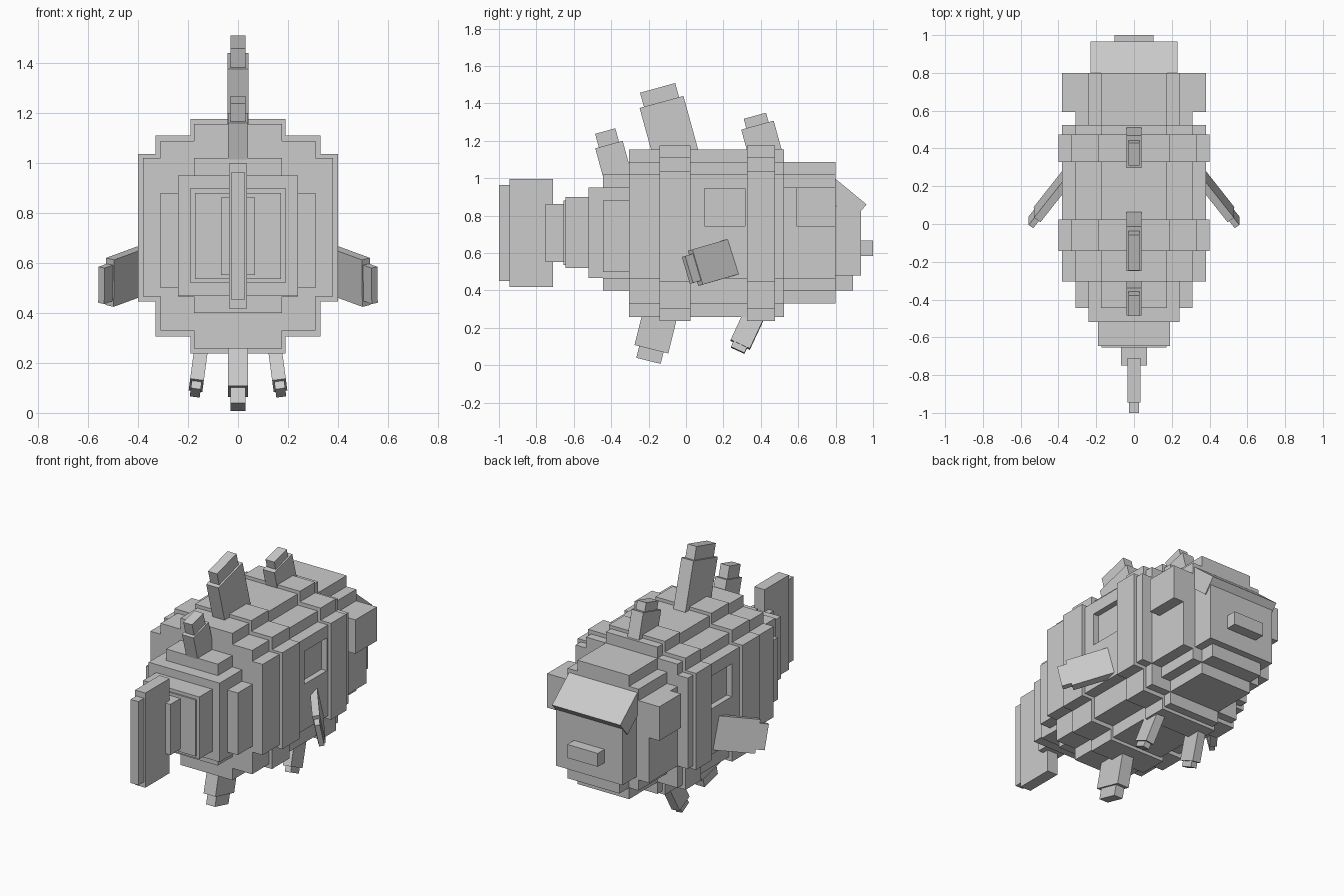
import bpy, bmesh
from mathutils import Vector, Matrix

if "Cube" in bpy.data.objects:
    bpy.data.objects.remove(bpy.data.objects["Cube"])

grey = bpy.data.materials.new("plain_grey")
grey.diffuse_color = (0.6, 0.6, 0.6, 1)
grey.use_nodes = True
grey.node_tree.nodes["Principled BSDF"].inputs["Base Color"].default_value = grey.diffuse_color


def finish(name, bm):
    bmesh.ops.recalc_face_normals(bm, faces=bm.faces)
    me = bpy.data.meshes.new(name)
    bm.to_mesh(me)
    bm.free()
    me.materials.append(grey)
    ob = bpy.data.objects.new(name, me)
    bpy.context.collection.objects.link(ob)
    return ob


def box(name, x, y, z):
    """Axis-aligned box from three (min, max) ranges."""
    bm = bmesh.new()
    bmesh.ops.create_cube(bm, size=1)
    for v in bm.verts:
        v.co = Vector([(r[0] + r[1]) / 2 + c * (r[1] - r[0]) for r, c in zip((x, y, z), v.co)])
    return finish(name, bm)


def slab(name, end, axis, wide, width, length, thick):
    """Turned box: 'end' is the centre of its outer end, 'axis' points outwards."""
    a = Vector(axis).normalized()
    w = Vector(wide)
    w = (w - a * w.dot(a)).normalized()
    t = a.cross(w)
    bm = bmesh.new()
    bmesh.ops.create_cube(bm, size=1)
    for v in bm.verts:
        v.co = Vector(end) + w * v.co.x * width + t * v.co.y * thick + a * (v.co.z - 0.5) * length
    return finish(name, bm)


def fin(name, end, axis, wide, width, length, thick, tip_width, tip_len, tip_thick):
    """Fin blade with a smaller tip block."""
    slab(name, end, axis, wide, width, length, thick)
    tip_end = Vector(end) + Vector(axis).normalized() * tip_len
    slab(name + "_tip", tip_end, axis, wide, tip_width, tip_len + 0.02, tip_thick)


def stepped(name, y0, y1, levels):
    """Stepped cross-section along y; levels run from narrow and tall to wide and low."""
    top, bottom = [], []
    prev = 0
    for hx, z0, z1 in levels:
        top += [(prev, z1), (hx, z1)]
        bottom += [(prev, z0), (hx, z0)]
        prev = hx
    right = top[1:] + bottom[:0:-1]
    outline = right + [(-x, z) for x, z in reversed(right)]
    bm = bmesh.new()
    face = bm.faces.new([bm.verts.new((x, y0, z)) for x, z in outline])
    new = bmesh.ops.extrude_face_region(bm, geom=[face])["geom"]
    bmesh.ops.translate(bm, vec=(0, y1 - y0, 0), verts=[g for g in new if isinstance(g, bmesh.types.BMVert)])
    return finish(name, bm)


# Body, bands, head and rear sections
body = stepped("body", -0.305, 0.525, [(0.175, 0.257, 1.155), (0.31, 0.33, 1.087), (0.38, 0.465, 1.02)])
for name, y0, y1 in (("rear_band", -0.143, 0.025), ("front_band", 0.327, 0.475)):
    stepped(name, y0, y1, [(0.19, 0.237, 1.175), (0.33, 0.305, 1.11), (0.4, 0.445, 1.035)])
stepped("head", 0.52, 0.8, [(0.175, 0.33, 1.087), (0.24, 0.4, 1.02), (0.31, 0.465, 0.95)])
stepped("rear_body", -0.445, -0.3, [(0.175, 0.4, 1.02), (0.24, 0.465, 0.95), (0.31, 0.5, 0.88)])

# Square recess on each side of the body
for s in (-1, 1):
    cutter = box("recess_cutter", sorted((s * 0.345, s * 0.45)), (0.1, 0.315), (0.745, 0.945))
    cutter.hide_render = True
    cutter.hide_set(True)
    mod = body.modifiers.new("recess", 'BOOLEAN')
    mod.operation = 'DIFFERENCE'
    mod.solver = 'EXACT'
    mod.object = cutter

# Tail root and tail fin
box("tail_root_large", (-0.24, 0.24), (-0.52, -0.44), (0.467, 0.95))
box("tail_root_middle", (-0.19, 0.19), (-0.645, -0.51), (0.52, 0.9))
box("tail_root_plate", (-0.172, 0.172), (-0.655, -0.6), (0.535, 0.88))
box("tail_stem", (-0.068, 0.068), (-0.75, -0.64), (0.552, 0.862))
box("tail_fin", (-0.035, 0.035), (-0.945, -0.71), (0.418, 0.997))
box("tail_fin_edge", (-0.026, 0.026), (-1.0, -0.94), (0.452, 0.963))

# Face, chin, mouth, sloping brow and eyes
box("face", (-0.225, 0.225), (0.79, 0.935), (0.48, 0.85))
box("chin", (-0.175, 0.175), (0.79, 0.893), (0.4, 0.49))
box("mouth", (-0.103, 0.103), (0.92, 1.0), (0.585, 0.667))
slab("brow", (0, 0.93, 0.818), (0, 0.77, -0.635), (1, 0, 0), 0.462, 0.222, 0.11)
for s, side in ((-1, "left"), (1, "right")):
    box(side + "_eye", sorted((s * 0.29, s * 0.38)), (0.592, 0.8), (0.742, 0.95))

# Back fins and the middle belly fin
Y = (0, 1, 0)
up = (0, -0.265, 0.964)
fin("rear_back_fin", (0, -0.412, 1.18), up, Y, 0.152, 0.23, 0.078, 0.112, 0.075, 0.06)
fin("tall_back_fin", (0, -0.131, 1.408), up, Y, 0.243, 0.33, 0.082, 0.195, 0.078, 0.06)
fin("front_back_fin", (0, 0.382, 1.284), up, Y, 0.18, 0.2, 0.078, 0.124, 0.052, 0.06)
fin("belly_fin", (0, -0.185, 0.086), (0, -0.24, -0.97), Y, 0.186, 0.25, 0.08, 0.134, 0.064, 0.06)

# Paired belly fins and side fins
for s, side in ((-1, "left"), (1, "right")):
    fin(side + "_belly_fin", (s * 0.167, 0.29, 0.11), (s * 0.12, -0.42, -0.9), Y,
        0.113, 0.23, 0.055, 0.08, 0.033, 0.04)
    fin(side + "_side_fin", (s * 0.513, 0.05, 0.522), (s * 0.6, -0.76, -0.22), (0, -0.3, 0.95),
        0.196, 0.27, 0.042, 0.15, 0.055, 0.03)
